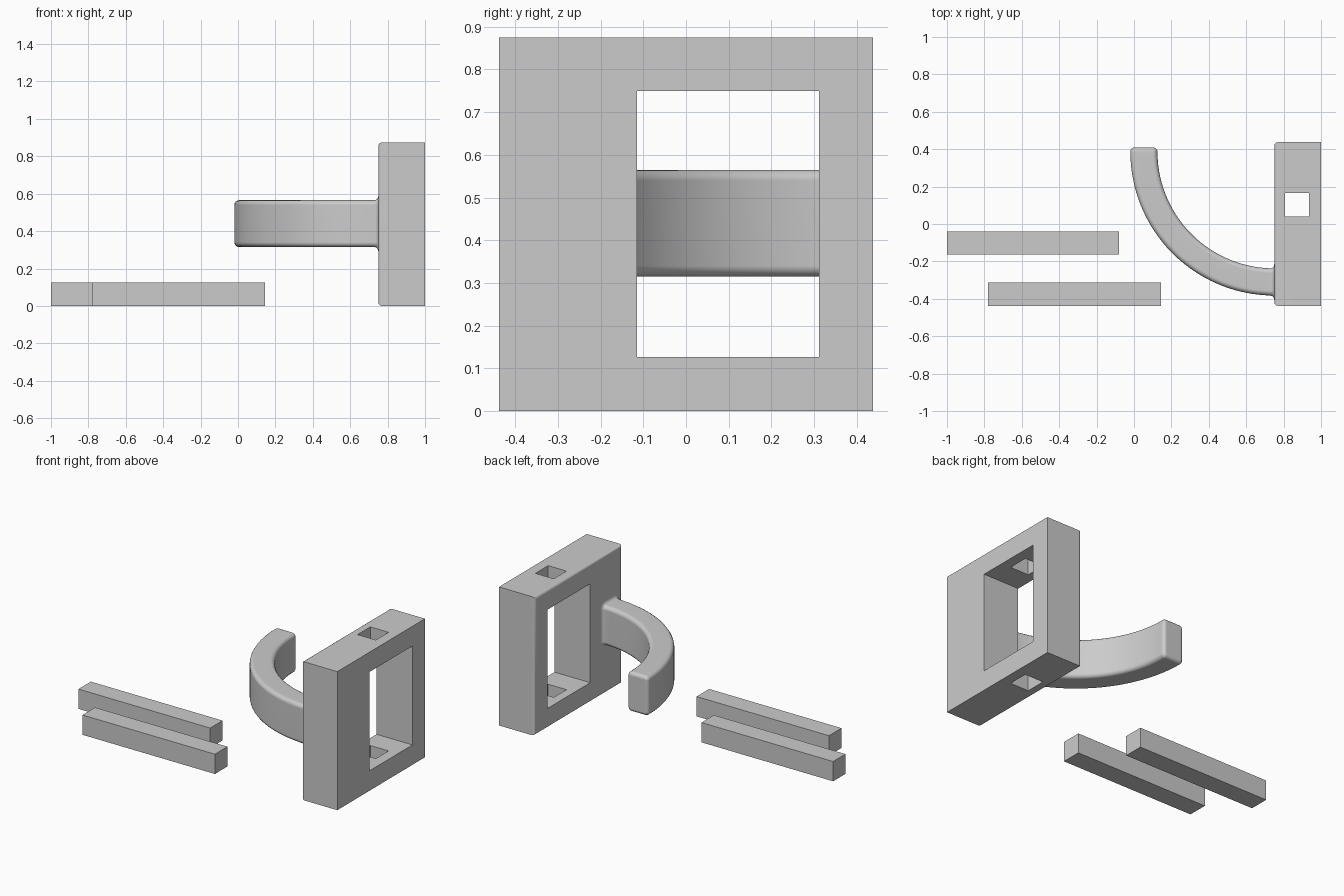
import bpy, bmesh, math
from mathutils import Vector

if "Cube" in bpy.data.objects:
    bpy.data.objects.remove(bpy.data.objects["Cube"])

grey = bpy.data.materials.new("light_grey")
grey.diffuse_color = (0.6, 0.6, 0.6, 1)
grey.use_nodes = True
grey.node_tree.nodes["Principled BSDF"].inputs["Base Color"].default_value = grey.diffuse_color


def add_object(name, bm):
    bmesh.ops.recalc_face_normals(bm, faces=bm.faces)
    mesh = bpy.data.meshes.new(name)
    bm.to_mesh(mesh)
    bm.free()
    mesh.materials.append(grey)
    obj = bpy.data.objects.new(name, mesh)
    bpy.context.collection.objects.link(obj)
    return obj


def box_bmesh(lo, hi):
    bm = bmesh.new()
    bmesh.ops.create_cube(bm, size=1)
    for v in bm.verts:
        v.co = [l + (c + 0.5) * (h - l) for c, l, h in zip(v.co, lo, hi)]
    return bm


def activate(obj):
    bpy.ops.object.select_all(action='DESELECT')
    obj.select_set(True)
    bpy.context.view_layer.objects.active = obj


def smooth(obj):
    activate(obj)
    bpy.ops.object.shade_smooth_by_angle(angle=math.radians(35))
    mod = obj.modifiers.new("flat_faces", 'WEIGHTED_NORMAL')
    mod.keep_sharp = True


# Two loose square bars
add_object("rear_bar", box_bmesh((-1, -0.163, 0), (-0.08, -0.04, 0.125)))
add_object("front_bar", box_bmesh((-0.78, -0.4375, 0), (0.145, -0.3125, 0.125)))

# Frame block, rounded around the face that carries the hook
FACE_X = 0.75
bm = box_bmesh((FACE_X, -0.4375, 0), (1, 0.4375, 0.875))
edges = [e for e in bm.edges if all(abs(v.co.x - FACE_X) < 1e-4 for v in e.verts)]
bmesh.ops.bevel(bm, geom=edges, offset=0.02, segments=4, profile=0.5, affect='EDGES')
frame = add_object("frame", bm)

# Large window and the vertical square pin hole
cuts = {"window_cutter": ((0.6, -0.115, 0.126), (1.2, 0.312, 0.75)),
        "pin_hole_cutter": ((0.807, 0.04, -0.2), (0.935, 0.167, 1.1))}
for name, (lo, hi) in cuts.items():
    cutter = add_object(name, box_bmesh(lo, hi))
    cutter.hide_render = True
    mod = frame.modifiers.new(name, 'BOOLEAN')
    mod.operation = 'DIFFERENCE'
    mod.solver = 'EXACT'
    mod.object = cutter
    activate(frame)
    bpy.ops.object.modifier_apply(modifier=name)
    bpy.data.objects.remove(cutter)
smooth(frame)

# Hook: rounded bar swept through a quarter circle, flared at the root, rounded at the tip
CENTRE = Vector((FACE_X, 0.387))
RADIUS, HALF_W, HALF_H, MID_Z = 0.697, 0.0725, 0.125, 0.44
ROUND = 0.022


def section(bm, centre, normal, grow):
    """One rounded rectangle, enlarged by grow."""
    r = max(ROUND + 0.003 + grow, 0.003)
    ring = []
    for k, (su, sv) in enumerate([(1, 1), (-1, 1), (-1, -1), (1, -1)]):
        for i in range(5):
            a = math.radians(90 * k + 22.5 * i)
            u = su * (HALF_W + grow - r) + r * math.cos(a)
            v = sv * (HALF_H + grow - r) + r * math.sin(a)
            p = centre + normal * u
            ring.append(bm.verts.new((p.x, p.y, MID_Z + v)))
    return ring


def arc_point(t):
    n = Vector((-math.sin(t), -math.cos(t)))
    return CENTRE + n * RADIUS, n


bm = bmesh.new()
rings = []
for i in range(6):                                   # flared root
    a = math.radians(18 * i)
    t = ROUND * (1 - math.cos(a)) / RADIUS
    rings.append(section(bm, *arc_point(t), ROUND * (1 - math.sin(a))))
start = ROUND / RADIUS
for i in range(1, 37):                               # quarter circle
    t = start + (math.pi / 2 - start) * i / 36
    rings.append(section(bm, *arc_point(t), 0))
for i in range(1, 6):                                # rounded tip
    a = math.radians(18 * i)
    p, n = arc_point(math.pi / 2)
    p = p + Vector((0, ROUND * math.sin(a)))
    rings.append(section(bm, p, n, -ROUND * (1 - math.cos(a))))
for r0, r1 in zip(rings, rings[1:]):
    for j in range(len(r0)):
        k = (j + 1) % len(r0)
        bm.faces.new((r0[j], r0[k], r1[k], r1[j]))
bm.faces.new(rings[0])
bm.faces.new(rings[-1])
smooth(add_object("hook", bm))
